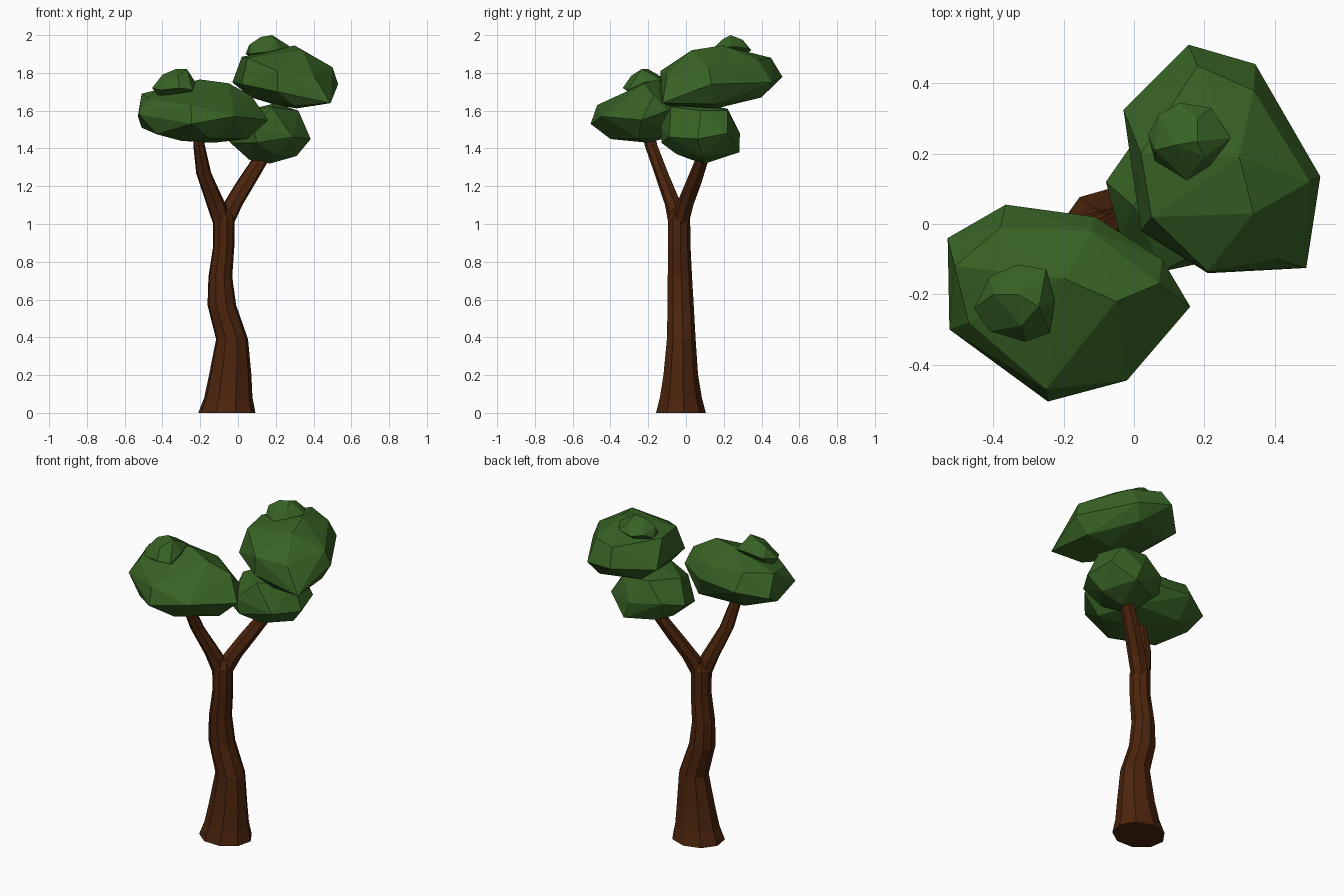
import bpy, bmesh, math

def material(name, rgb):
    m = bpy.data.materials.new(name)
    m.diffuse_color = (*rgb, 1)
    return m


BARK = material("bark brown", (0.072, 0.018, 0.004))
LEAF = material("leaf green", (0.039, 0.124, 0.018))


def finish(bm, name, mat):
    bmesh.ops.recalc_face_normals(bm, faces=bm.faces[:])
    me = bpy.data.meshes.new(name)
    bm.to_mesh(me)
    bm.free()
    me.materials.append(mat)
    ob = bpy.data.objects.new(name, me)
    bpy.context.collection.objects.link(ob)
    return ob


def tube(name, rings, sides):
    """Loft of level rings: (x, y, z, radius x, radius y)."""
    bm = bmesh.new()
    loops = []
    for x, y, z, rx, ry in rings:
        loops.append([bm.verts.new((x + rx * math.cos(a), y + ry * math.sin(a), z))
                      for a in (2 * math.pi * (i + 0.2) / sides for i in range(sides))])
    for lo, hi in zip(loops, loops[1:]):
        for i in range(sides):
            j = (i + 1) % sides
            bm.faces.new((lo[i], lo[j], hi[j], hi[i]))
    bm.faces.new(loops[0])
    bm.faces.new(loops[-1])
    finish(bm, name, BARK)


def foliage(name, points):
    """Faceted leaf clump: the convex hull of its corner points."""
    bm = bmesh.new()
    for p in points:
        bm.verts.new(p)
    bmesh.ops.convex_hull(bm, input=bm.verts[:])
    loose = [v for v in bm.verts if not v.link_faces]
    bmesh.ops.delete(bm, geom=loose, context='VERTS')
    finish(bm, name, LEAF)


# Trunk and the two branches
tube("trunk", [(-0.06, -0.03, 0.0, 0.154, 0.135), (-0.052, -0.03, 0.08, 0.13, 0.114),
               (-0.042, -0.03, 0.2, 0.114, 0.094), (-0.032, -0.027, 0.39, 0.086, 0.078),
               (-0.086, -0.03, 0.57, 0.077, 0.071), (-0.094, -0.034, 0.72, 0.064, 0.066),
               (-0.076, -0.037, 0.88, 0.057, 0.061), (-0.076, -0.038, 1.03, 0.058, 0.06),
               (-0.072, -0.038, 1.08, 0.035, 0.035)], 9)
tube("left_branch", [(-0.085, -0.045, 1.0, 0.048, 0.048), (-0.115, -0.065, 1.1, 0.052, 0.046),
                     (-0.182, -0.13, 1.27, 0.041, 0.038), (-0.207, -0.185, 1.42, 0.031, 0.035),
                     (-0.21, -0.2, 1.5, 0.027, 0.03)], 7)
tube("right_branch", [(-0.07, -0.03, 1.0, 0.048, 0.048), (-0.03, -0.005, 1.1, 0.054, 0.048),
                      (0.042, 0.042, 1.22, 0.053, 0.044), (0.105, 0.078, 1.32, 0.048, 0.038),
                      (0.14, 0.1, 1.4, 0.035, 0.03)], 7)

# Large leaf clumps: widest outline, upper corners, lower corners
foliage("left_foliage", [
    (-0.53, -0.04, 1.57), (-0.365, 0.055, 1.6), (-0.11, 0.02, 1.6), (0.08, -0.1, 1.6),
    (0.16, -0.235, 1.55), (-0.02, -0.445, 1.57), (-0.245, -0.505, 1.53), (-0.525, -0.3, 1.58),
    (-0.51, -0.15, 1.51), (-0.51, -0.12, 1.69), (-0.47, -0.28, 1.66), (-0.2, -0.155, 1.765),
    (-0.05, -0.22, 1.745), (-0.25, -0.47, 1.63), (0.07, -0.17, 1.68), (-0.38, -0.01, 1.7),
    (-0.12, -0.02, 1.68), (-0.3, -0.3, 1.44), (-0.13, -0.2, 1.43), (0.05, -0.25, 1.45),
    (-0.05, -0.05, 1.47), (-0.36, -0.05, 1.48), (-0.15, -0.4, 1.45), (-0.43, -0.33, 1.475)])
foliage("upper_right_foliage", [
    (0.155, 0.51, 1.78), (0.345, 0.455, 1.75), (0.53, 0.135, 1.74), (0.49, -0.125, 1.64),
    (0.21, -0.14, 1.7), (0.02, -0.02, 1.74), (-0.03, 0.325, 1.75),
    (0.02, 0.2, 1.885), (0.3, 0.19, 1.945), (0.34, 0.03, 1.92), (0.18, 0.45, 1.88),
    (0.34, 0.38, 1.87), (0.5, 0.12, 1.83), (0.21, -0.135, 1.81), (0.05, 0.02, 1.88),
    (0.4, -0.1, 1.79), (0.3, -0.09, 1.625), (0.07, 0.05, 1.67), (0.07, 0.33, 1.67),
    (0.3, 0.4, 1.67), (0.46, 0.15, 1.635), (0.2, 0.12, 1.63), (0.31, 0.16, 1.612)])
foliage("lower_right_foliage", [
    (-0.08, 0.12, 1.47), (0, 0.235, 1.5), (0.18, 0.285, 1.48), (0.35, 0.22, 1.48),
    (0.385, 0.06, 1.45), (0.29, -0.09, 1.46), (0.08, -0.135, 1.52), (-0.04, -0.03, 1.43),
    (0.1, -0.13, 1.43), (0.32, 0.08, 1.6), (0.18, -0.08, 1.62), (0, 0.05, 1.59),
    (0.1, 0.22, 1.61), (0.27, 0.22, 1.6), (0.2, 0.07, 1.64), (0.17, 0.1, 1.32),
    (0.06, 0.03, 1.34), (0.31, 0.09, 1.36), (0.22, 0.283, 1.38), (0.05, 0.2, 1.38),
    (0.2, -0.05, 1.37)])

# Small tufts on top
foliage("left_tuft", [
    (-0.27, -0.235, 1.82), (-0.33, -0.2, 1.82), (-0.4, -0.2, 1.79), (-0.455, -0.24, 1.72),
    (-0.41, -0.15, 1.74), (-0.33, -0.115, 1.77), (-0.25, -0.13, 1.765), (-0.225, -0.22, 1.75),
    (-0.24, -0.31, 1.71), (-0.31, -0.335, 1.72), (-0.41, -0.305, 1.71), (-0.32, -0.29, 1.785),
    (-0.26, -0.2, 1.66), (-0.4, -0.22, 1.65)])
foliage("right_tuft", [
    (0.18, 0.235, 2.0), (0.12, 0.225, 1.99), (0.18, 0.3, 1.975), (0.04, 0.255, 1.9),
    (0.06, 0.21, 1.95), (0.07, 0.31, 1.93), (0.13, 0.345, 1.92), (0.22, 0.33, 1.93),
    (0.275, 0.245, 1.94), (0.22, 0.165, 1.92), (0.15, 0.125, 1.91), (0.06, 0.18, 1.9),
    (0.2, 0.19, 1.975), (0.15, 0.24, 1.84)])
